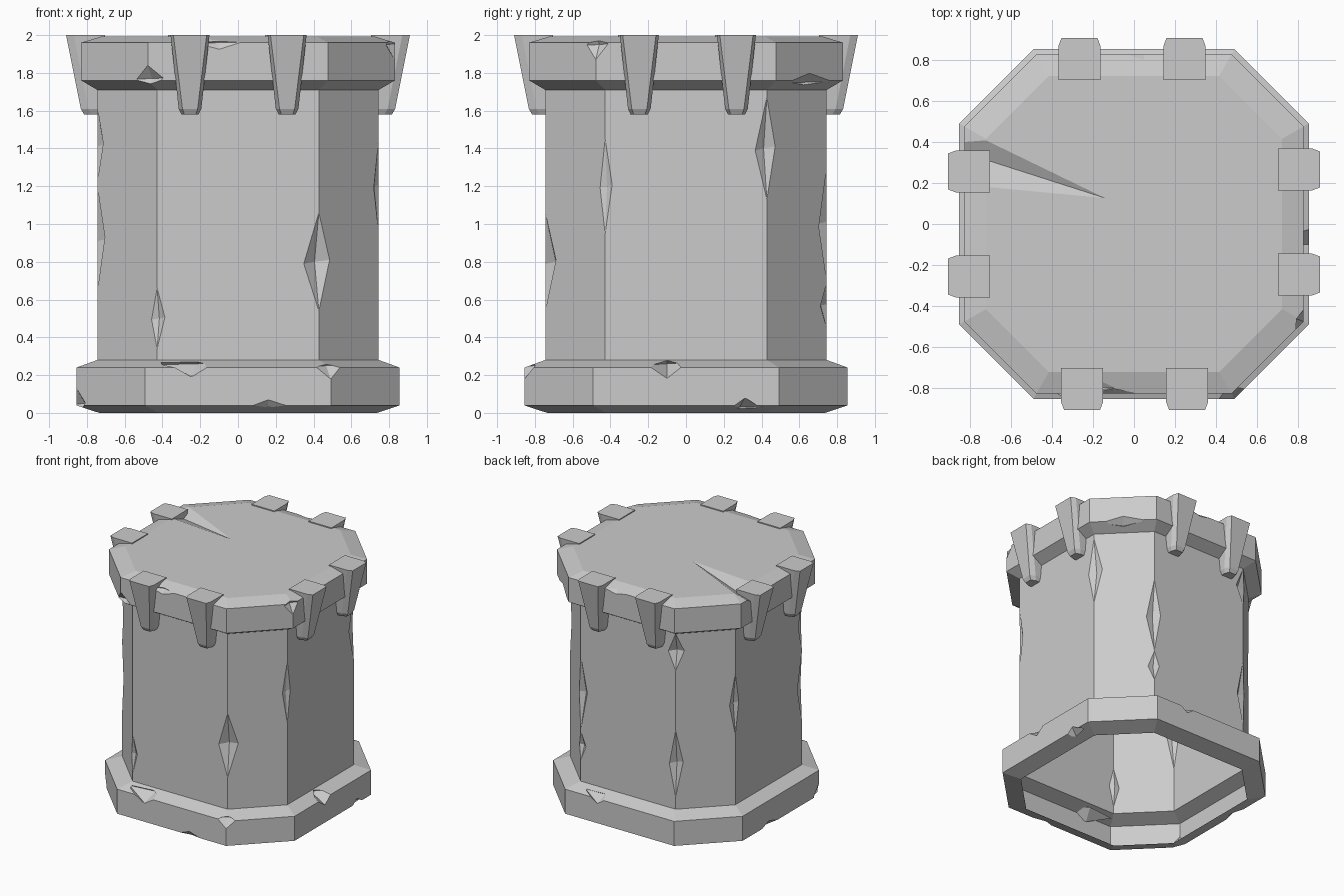
import bpy, bmesh
from math import atan2, pi, radians
from mathutils import Matrix, Vector

if "Cube" in bpy.data.objects:
    bpy.data.objects.remove(bpy.data.objects["Cube"])


def new_object(name, bm):
    bmesh.ops.recalc_face_normals(bm, faces=bm.faces)
    mesh = bpy.data.meshes.new(name)
    bm.to_mesh(mesh)
    bm.free()
    ob = bpy.data.objects.new(name, mesh)
    bpy.context.collection.objects.link(ob)
    return ob


def loft(bm, rings):
    """Skin a stack of matching rings and close both ends."""
    loops = [[bm.verts.new(p) for p in ring] for ring in rings]
    n = len(loops[0])
    for a, b in zip(loops, loops[1:]):
        for i in range(n):
            j = (i + 1) % n
            bm.faces.new((a[i], a[j], b[j], b[i]))
    bm.faces.new(loops[0][::-1])
    bm.faces.new(loops[-1])


def octagon(h, z):
    c = h * 0.575
    return [(h, -c, z), (h, c, z), (c, h, z), (-c, h, z),
            (-h, c, z), (-h, -c, z), (-c, -h, z), (c, -h, z)]


def chipped_part(name, profile, chips, open_ends, wedge=None):
    """Octagonal part with faceted chips cut out; listed end heights stay open."""
    bm = bmesh.new()
    loft(bm, [octagon(h, z) for h, z in profile])
    ob = new_object(name, bm)
    # each chip: centre x y z, then half sizes outward, sideways, upward
    cut = bmesh.new()
    for x, y, z, out, side, up in chips:
        turn = round(atan2(y, x) / (pi / 8)) * pi / 8
        m = (Matrix.Translation((x, y, z)) @ Matrix.Rotation(turn, 4, 'Z')
             @ Matrix.Diagonal((out, side, up, 1)))
        pts = [m @ Vector(v) for v in ((1, 0, 0), (-1, 0, 0), (0, 1, 0.08),
                                      (0, -1, -0.08), (0, 0, 1), (0, 0, -1))]
        bmesh.ops.convex_hull(cut, input=[cut.verts.new(p) for p in pts])
    if wedge:
        bmesh.ops.convex_hull(cut, input=[cut.verts.new(p) for p in wedge])
    cutter = new_object(name + "_cutter", cut)
    cutter.hide_render = True
    mod = ob.modifiers.new("chips", 'BOOLEAN')
    mod.operation, mod.solver, mod.object = 'DIFFERENCE', 'EXACT', cutter
    mod.use_self = True
    bpy.context.view_layer.objects.active = ob
    bpy.ops.object.modifier_apply(modifier=mod.name)
    bpy.data.objects.remove(cutter)
    # hollow shell: remove the end caps
    bm = bmesh.new()
    bm.from_mesh(ob.data)
    ends = [f for f in bm.faces if abs(f.normal.z) > 0.99 and
            any(abs(f.calc_center_median().z - z) < 1e-3 for z in open_ends)]
    bmesh.ops.delete(bm, geom=ends, context='FACES')
    bm.to_mesh(ob.data)
    bm.free()
    return ob


# flared foot
chipped_part("base", [(0.735, 0), (0.855, 0.04), (0.855, 0.24), (0.745, 0.28)], [
    (-0.25, -0.85, 0.26, 0.10, 0.20, 0.07), (0.49, -0.855, 0.25, 0.06, 0.16, 0.07),
    (0.16, -0.86, 0.03, 0.04, 0.13, 0.045), (-0.855, -0.49, 0.05, 0.05, 0.12, 0.08),
    (0.86, -0.10, 0.26, 0.14, 0.11, 0.08), (0.86, 0.31, 0.03, 0.07, 0.11, 0.05),
    (-0.86, 0.15, 0.03, 0.05, 0.14, 0.05), (0.2, 0.855, 0.26, 0.07, 0.16, 0.06),
], (0, 0.28))

# octagonal wall, chipped along its corners
c, h = 0.428, 0.745
chipped_part("shaft", [(h, 0.28), (h, 1.72)], [
    (c, -h, 0.80, 0.06, 0.15, 0.26), (-c, -h, 0.50, 0.03, 0.08, 0.16),
    (-h, -c, 0.92, 0.045, 0.10, 0.28), (-h, -c, 1.42, 0.035, 0.08, 0.20),
    (h, -c, 1.20, 0.025, 0.08, 0.25), (h, c, 1.40, 0.045, 0.12, 0.27),
    (c, h, 1.00, 0.05, 0.10, 0.30), (c, h, 0.57, 0.035, 0.09, 0.12),
    (-c, h, 1.56, 0.05, 0.12, 0.15), (-c, h, 0.65, 0.045, 0.10, 0.27),
    (-h, c, 1.10, 0.03, 0.09, 0.25),
], (0.28, 1.72))

# overhanging cap with a long crack across the top
chipped_part("cap", [(0.745, 1.71), (0.83, 1.76), (0.83, 1.96), (0.725, 1.992)], [
    (-0.478, -0.83, 1.77, 0.06, 0.16, 0.07), (0.24, -0.83, 1.75, 0.05, 0.17, 0.035),
    (-0.10, -0.83, 1.96, 0.03, 0.12, 0.035), (0.83, -0.478, 1.95, 0.05, 0.12, 0.08),
    (0.66, 0.66, 1.75, 0.07, 0.20, 0.055), (0.05, 0.83, 1.97, 0.03, 0.14, 0.03),
    (-0.15, -0.80, 1.98, 0.03, 0.13, 0.02),
], (1.71,), wedge=[(-0.12, 0.12, 1.994), (-0.90, 0.37, 1.925), (-0.90, 0.50, 1.995),
                   (-0.90, 0.19, 1.995), (-0.6, 0.3, 2.2)])


# tapering brackets, two on each side
def bracket_ring(w, r, z, b):
    return [(-w, -0.705, z), (-w, -r + 0.04, z), (-w + b, -r, z),
            (w - b, -r, z), (w, -r + 0.04, z), (w, -0.705, z)]


for side, shift in zip(("front", "right", "back", "left"), (0.003, 0.01, 0.01, 0)):
    angle = ("front", "right", "back", "left").index(side) * 90
    for k, x in enumerate((-0.257, 0.257)):
        bm = bmesh.new()
        loft(bm, [bracket_ring(0.045, 0.815, 1.58, 0.015),
                  bracket_ring(0.06, 0.832, 1.61, 0.02),
                  bracket_ring(0.103, 0.91, 2.0, 0.015)])
        bmesh.ops.transform(bm, verts=bm.verts,
                            matrix=Matrix.Rotation(radians(angle), 4, 'Z')
                            @ Matrix.Translation((x + shift, 0, 0)))
        new_object(f"{side}_bracket_{k + 1}", bm)
